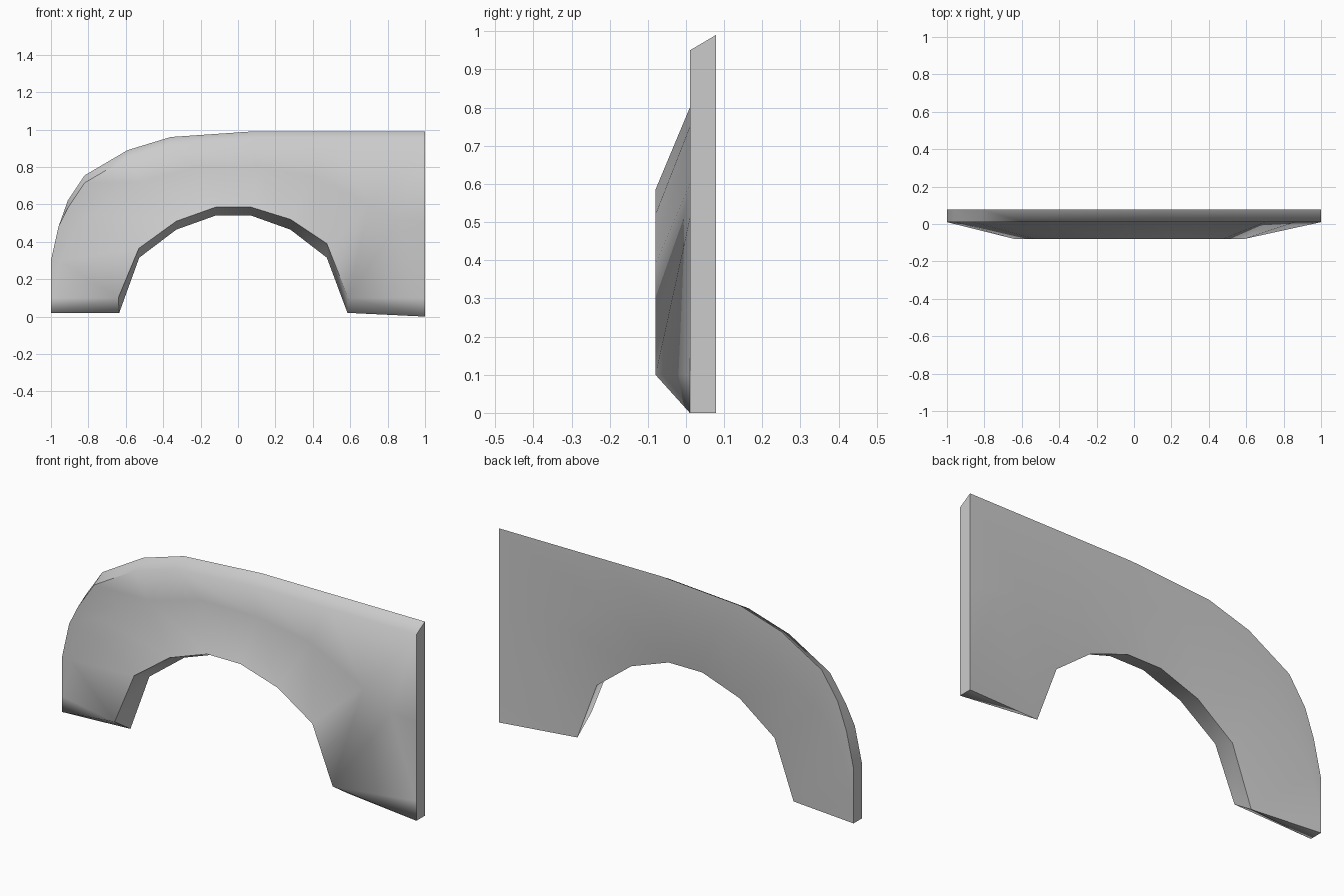
import bpy, bmesh, math

if "Cube" in bpy.data.objects:
    bpy.data.objects.remove(bpy.data.objects["Cube"])

# Outline of the panel and the matching start of the bulge, both as (x, z),
# running from the narrow left foot over the top to the right foot
outer = [(-1, .02), (-1, .10), (-1, .30), (-.96, .48), (-.91, .62), (-.82, .755),
         (-.59, .89), (-.36, .96), (.08, .99), (.5, .99), (1, .99), (1, .51),
         (1, .10), (1, 0)]
bulge = [(-1, .02), (-1, .10), (-.95, .30), (-.86, .48), (-.78, .55), (-.68, .63),
         (-.52, .72), (-.22, .80), (.10, .80), (.40, .75), (.70, .60), (.86, .51),
         (1, .10), (1, 0)]

# Wheel arch: front lip and the lower edge of the turned-in flange
lip = [(-.64, .10), (-.53, .365), (-.33, .51), (-.12, .585),
       (.07, .585), (.28, .52), (.475, .39), (.59, .10)]
flange = [(-.635, .02), (-.528, .315), (-.33, .465), (-.12, .54),
          (.07, .54), (.28, .465), (.475, .315), (.585, .02)]
arch_index = [0, 0, 0, 1, 1, 2, 2, 3, 4, 5, 6, 7, 7, 7]


def build_fender():
    bm = bmesh.new()
    sections = []
    for i, (x, z) in enumerate(outer):
        k = arch_index[i]
        bx, bz = bulge[i]
        drop = .04 if 4 <= i <= 10 else 0     # bevelled top edge
        points = [(x, .078, z), (x, .01, z - drop), (bx, .01, bz),
                  (lip[k][0], -.08, lip[k][1]),
                  (flange[k][0], .04, flange[k][1]),
                  (bx, .078, bz)]             # hollow behind the bulge
        sections.append([bm.verts.new(p) for p in points])

    # Skin between neighbouring cross-sections
    for a, b in zip(sections, sections[1:]):
        for j in range(6):
            n = (j + 1) % 6
            bm.faces.new((a[j], a[n], b[n], b[j]))

    # Closed feet
    for s in (sections[0], sections[-1]):
        bm.faces.new((s[0], s[1], s[4]))
        bm.faces.new((s[2], s[3], s[4]))

    bmesh.ops.remove_doubles(bm, verts=bm.verts, dist=.001)
    bmesh.ops.recalc_face_normals(bm, faces=bm.faces)
    mesh = bpy.data.meshes.new("fender_panel")
    bm.to_mesh(mesh)
    bm.free()
    obj = bpy.data.objects.new("fender_panel", mesh)
    bpy.context.collection.objects.link(obj)
    return obj


fender = build_fender()
bpy.context.view_layer.objects.active = fender
fender.select_set(True)
bpy.ops.object.shade_smooth_by_angle(angle=math.radians(62))
